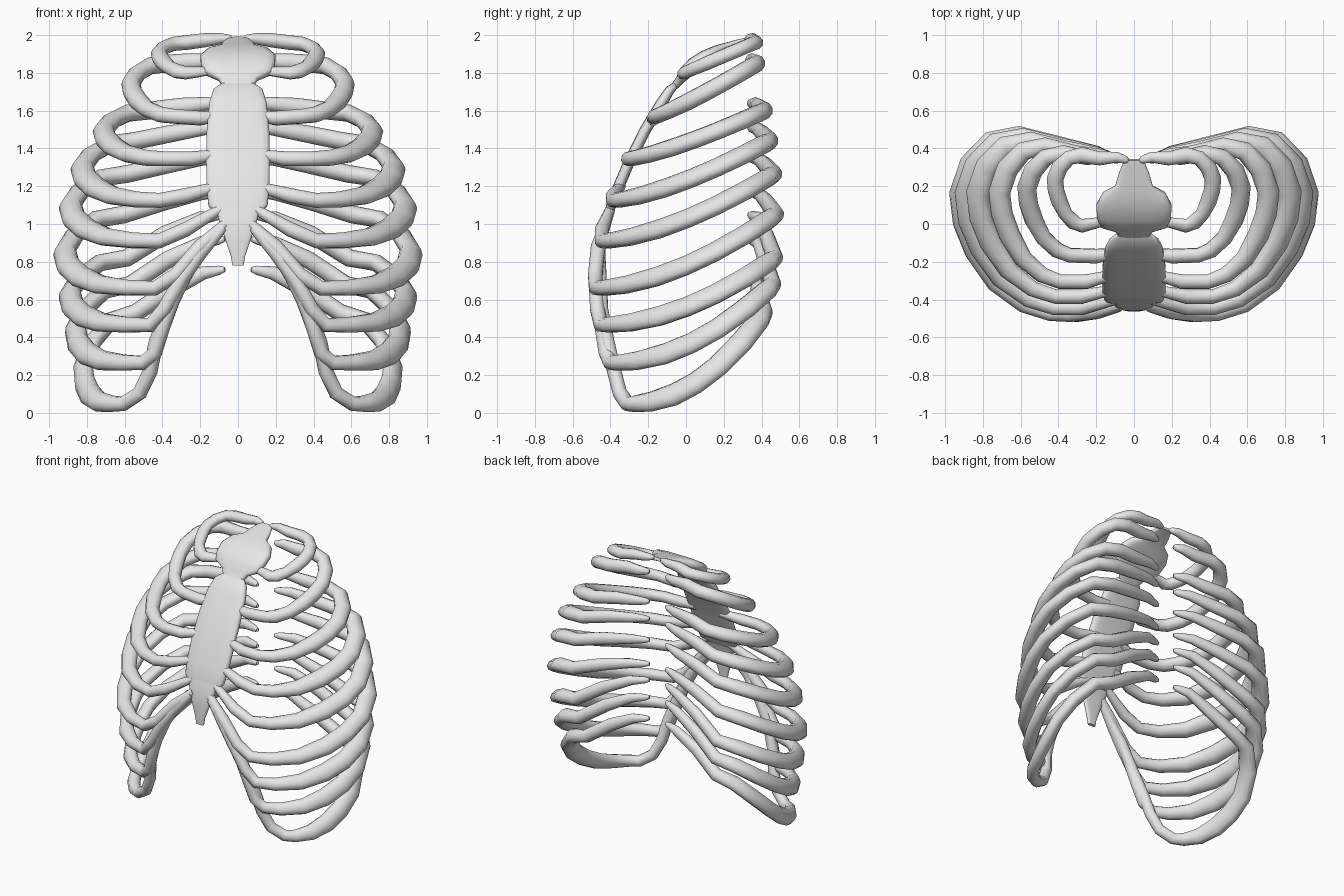
import bpy, bmesh, math
from mathutils import Vector

cube = bpy.data.objects.get("Cube")
if cube:
    bpy.data.objects.remove(cube, do_unlink=True)

bone = bpy.data.materials.new("pale_grey_bone")
bone.use_nodes = True
color = (0.8, 0.8, 0.8, 1)
bone.diffuse_color = color
bone.node_tree.nodes["Principled BSDF"].inputs["Base Color"].default_value = color


def loft(name, rings, mirrored=False):
    """Skin a list of equal-length rings, cap both ends, shade smooth."""
    bm = bmesh.new()
    loops = [[bm.verts.new(p) for p in ring] for ring in rings]
    n = len(loops[0])
    for a, b in zip(loops, loops[1:]):
        for i in range(n):
            j = (i + 1) % n
            bm.faces.new((a[i], a[j], b[j], b[i]))
    bm.faces.new(loops[0])
    bm.faces.new(loops[-1])
    bmesh.ops.recalc_face_normals(bm, faces=bm.faces)
    mesh = bpy.data.meshes.new(name)
    bm.to_mesh(mesh)
    bm.free()
    mesh.materials.append(bone)
    obj = bpy.data.objects.new(name, mesh)
    bpy.context.collection.objects.link(obj)
    if mirrored:
        obj.modifiers.new("mirror", "MIRROR").use_mirror_merge = False
    bpy.ops.object.select_all(action="DESELECT")
    obj.select_set(True)
    bpy.context.view_layer.objects.active = obj
    bpy.ops.object.shade_smooth_by_angle(angle=math.radians(60))


def tangents(path):
    last = len(path) - 1
    return [(path[min(i + 1, last)] - path[max(i - 1, 0)]).normalized()
            for i in range(last + 1)]


def tube(name, path, sizes, sides=10):
    """Oval tube; sizes are (height, width) radii carried along the path."""
    rings, side = [], Vector((0, 0, 1))
    for p, t, (high, wide) in zip(path, tangents(path), sizes):
        side = (side - t * side.dot(t)).normalized()
        other = t.cross(side)
        angles = [math.tau * k / sides for k in range(sides)]
        rings.append([p + high * math.cos(a) * side + wide * math.sin(a) * other
                      for a in angles])
    loft(name, rings, mirrored=True)


# Shared rib outline, back to side: width fraction, depth fraction
BACK = [(0.66, 1), (0.82, 0.96), (0.94, 0.83), (1, 0.66)]
# Side to front: fraction from the front point to full width, depth fraction
FRONT = [(0.96, 0.5), (0.83, 0.34), (0.61, 0.17), (0.3, 0.05), (0, 0)]


def rib(number, width, front_x, y_front, y_back, z_front, z_back, z_tip, tail):
    bow = 1 + 0.14 * (number - 1)
    depth = y_back - y_front

    def at(x, s):
        return Vector((x * width, y_front + depth * s,
                       z_front + (z_back - z_front) * s ** bow))

    tip_x = 0.03 if number == 1 else 0.07
    tip = Vector((tip_x, 0.335, z_tip))
    shoulder = at(0.43, 0.95)
    shoulder.z = z_back + 0.55 * (z_tip - z_back)
    neck = tip.lerp(shoulder, 0.4)
    neck += Vector((0, 0.014, 0.1 * (z_tip - z_back)))
    path = [tip, tip.lerp(neck, 0.25), neck, shoulder]
    path += [at(x, s) for x, s in BACK]
    path += [at(front_x + (1 - front_x) * c, s) for c, s in FRONT]
    path += [Vector(p) for p in tail]
    slim = 0.82 if number == 1 else 1
    flat = min(1, 0.58 + 0.11 * number)
    sizes = [(0.013, 0.012), (0.024, 0.022), (0.036, 0.03), (0.046, 0.038)]
    sizes += [(0.047, 0.045), (0.046, 0.058 * flat)] + [(0.045, 0.065 * flat)] * 4
    sizes += [(0.043, 0.056 * flat), (0.041, 0.045)]
    sizes += [(0.039, 0.04)] * (len(path) - len(sizes) - 1) + [(0.026, 0.026)]
    tube(f"rib_pair_{number}", path, [(h * slim, w) for h, w in sizes])


# Nine mirrored rib pairs, each with its own cartilage end
rib(1, .418, .66, -.01, .365, 1.80, 1.96, 1.983, [(.15, .015, 1.81)])
rib(2, .567, .6, -.165, .375, 1.57, 1.85, 1.865, [(.2, -.17, 1.56), (.1, -.155, 1.57)])
rib(3, .712, .55, -.305, .415, 1.345, 1.60, 1.64, [(.25, -.305, 1.345), (.1, -.265, 1.37)])
rib(4, .826, .5, -.385, .445, 1.125, 1.44, 1.51, [(.28, -.385, 1.15), (.1, -.345, 1.2)])
rib(5, .888, .47, -.445, .465, .91, 1.265, 1.35, [(.28, -.445, .97), (.09, -.4, 1.08)])
rib(6, .918, .48, -.475, .475, .66, 1.05, 1.17,
    [(.33, -.48, .73), (.2, -.465, .88), (.07, -.43, 1)])
rib(7, .892, .52, -.45, .47, .465, .82, 1.05,
    [(.39, -.47, .55), (.3, -.48, .71), (.2, -.465, .85), (.08, -.44, .98)])
rib(8, .862, .58, -.4, .46, .265, .68, .92,
    [(.44, -.425, .32), (.4, -.445, .45), (.33, -.46, .64), (.22, -.465, .81)])
rib(9, .82, .74, -.31, .415, .048, .53, .76,
    [(.52, -.35, .105), (.465, -.38, .22), (.435, -.415, .37),
     (.37, -.45, .55), (.27, -.46, .75), (.16, -.455, .89)])


def plate(name, rows, sides=16):
    """Rounded flat bone from rows of y, z, half width, half thickness."""
    path = [Vector((0, y, z)) for y, z, _, _ in rows]
    across = Vector((1, 0, 0))
    rings = []
    for p, t, (_, _, w, h) in zip(path, tangents(path), rows):
        normal = t.cross(across)
        ring = []
        for k in range(sides):
            a = math.tau * (k + 0.5) / sides
            c, s = math.cos(a), math.sin(a)
            ring.append(p + across * w * math.copysign(abs(c) ** 0.5, c)
                        + normal * h * math.copysign(abs(s) ** 0.6, s))
        rings.append(ring)
    loft(name, rings)


# Breastbone in three pieces
plate("upper_breastbone", [
    (.34, 1.98, .05, .012), (.27, 1.96, .08, .016), (.2, 1.935, .1, .022),
    (.165, 1.918, .165, .03), (.1, 1.885, .2, .036), (.04, 1.845, .198, .038),
    (-.005, 1.8, .18, .036), (-.03, 1.765, .105, .025), (-.06, 1.73, .08, .02)])
plate("main_breastbone", [
    (-.055, 1.735, .095, .018), (-.085, 1.71, .13, .026), (-.13, 1.64, .153, .03),
    (-.22, 1.49, .167, .03), (-.3, 1.33, .17, .03), (-.36, 1.19, .168, .03),
    (-.395, 1.1, .158, .028), (-.41, 1.06, .125, .02)])
plate("breastbone_tip", [
    (-.4, 1.1, .12, .02), (-.425, 1.03, .105, .02), (-.44, .96, .082, .018),
    (-.445, .9, .062, .016), (-.45, .83, .038, .014), (-.45, .78, .03, .012)])
